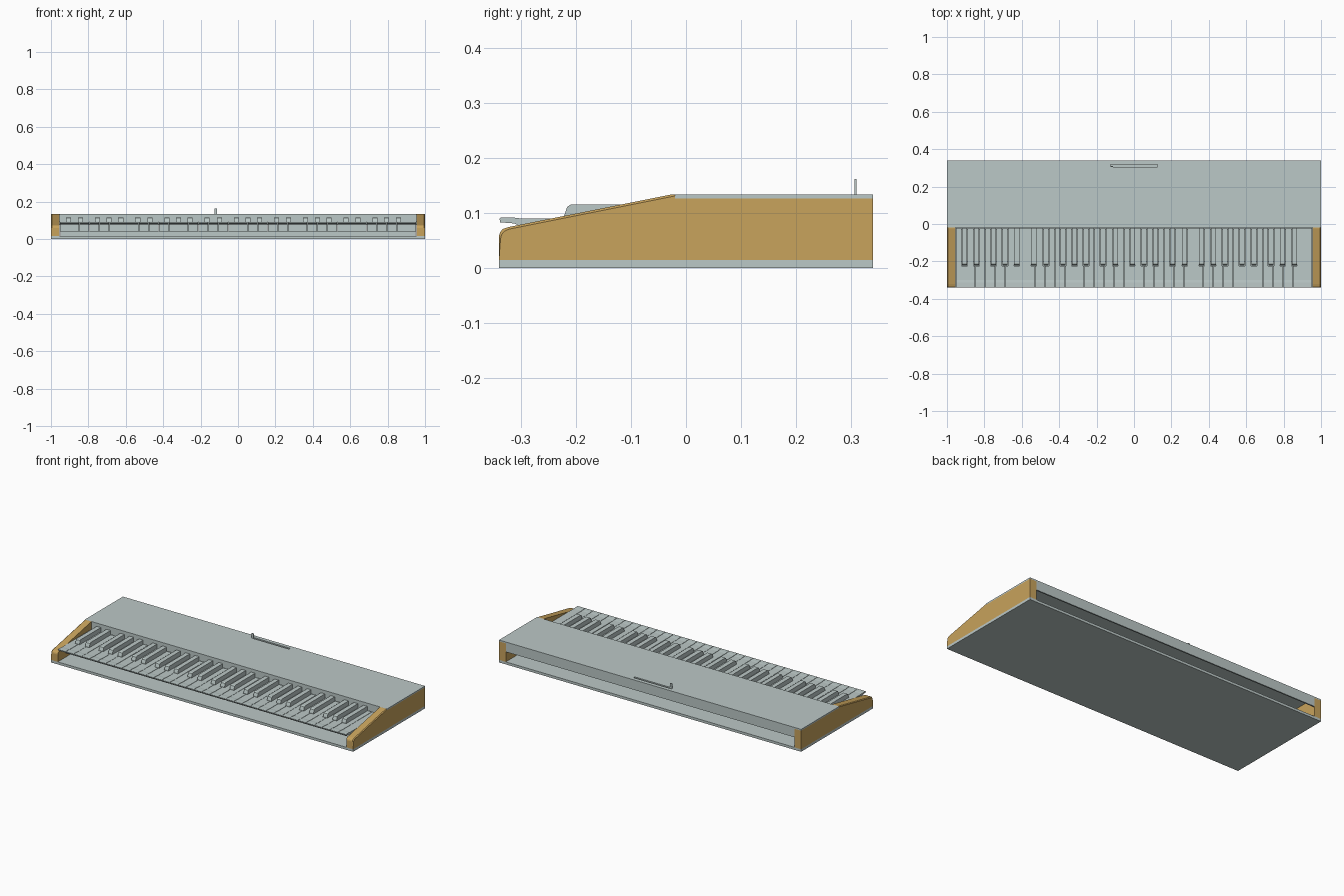
import bpy, bmesh

if "Cube" in bpy.data.objects:
    bpy.data.objects.remove(bpy.data.objects["Cube"])


def material(name, rgb):
    m = bpy.data.materials.new(name)
    m.diffuse_color = (*rgb, 1)
    m.use_nodes = True
    m.node_tree.nodes["Principled BSDF"].inputs["Base Color"].default_value = m.diffuse_color
    return m


GREY = material("pale_grey", (0.50, 0.58, 0.57))
WOOD = material("golden_wood", (0.58, 0.366, 0.107))


def loft(bm, sections):
    """Skin a row of (x, [(y, z), ...]) sections and cap both ends."""
    rings = [[bm.verts.new((x, y, z)) for y, z in pts] for x, pts in sections]
    n = len(rings[0])
    for a, b in zip(rings, rings[1:]):
        for i in range(n):
            j = (i + 1) % n
            bm.faces.new((a[i], a[j], b[j], b[i]))
    bm.faces.new(rings[0])
    bm.faces.new(rings[-1][::-1])


def box(bm, x0, x1, y0, y1, z0, z1):
    pts = [(y0, z0), (y1, z0), (y1, z1), (y0, z1)]
    loft(bm, [(x0, pts), (x1, pts)])


def finish(name, bm, mat):
    bmesh.ops.recalc_face_normals(bm, faces=bm.faces)
    me = bpy.data.meshes.new(name)
    bm.to_mesh(me)
    bm.free()
    me.materials.append(mat)
    ob = bpy.data.objects.new(name, me)
    bpy.context.collection.objects.link(ob)
    return ob


def box_object(name, *dims):
    bm = bmesh.new()
    box(bm, *dims)
    return finish(name, bm, GREY)


# Case panels
box_object("base_plate", -1, 1, -0.34, 0.34, 0, 0.015)
box_object("front_fallboard", -0.955, 0.955, -0.02, -0.012, 0.09, 0.126)
box_object("back_flange", -0.955, 0.955, 0.332, 0.34, 0.075, 0.126)
box_object("key_rail", -0.95, 0.95, -0.20, -0.03, 0.015, 0.041)

# Lid with a narrow slot near the back
lid = box_object("lid", -1, 1, -0.02, 0.34, 0.126, 0.134)
cutter = box_object("slot_cutter", -0.125, 0.125, 0.305, 0.317, 0.1, 0.15)
cutter.hide_render = True
cutter.hide_viewport = True
cut = lid.modifiers.new("slot", "BOOLEAN")
cut.object = cutter
cut.solver = "EXACT"

# Upright peg standing in the slot
box_object("slot_peg", -0.125, -0.112, 0.306, 0.31, 0.12, 0.162)

# Wooden end cheeks, sloping forward with a chamfered outer edge
cheek = [(-0.34, 0.015), (-0.34, 0.058), (-0.338, 0.065), (-0.333, 0.071),
         (-0.322, 0.0745), (-0.025, 0.134), (-0.02, 0.134), (-0.02, 0.126),
         (0.34, 0.126), (0.34, 0.015)]
outer = [(y + (0.003 if 1 <= i <= 3 else 0), z - (0.004 if 1 <= i <= 5 else 0))
         for i, (y, z) in enumerate(cheek)]
outer[6] = (-0.02, 0.131)
for side, s in (("left", -1), ("right", 1)):
    bm = bmesh.new()
    loft(bm, [(s * 0.955, cheek), (s * 0.995, cheek), (s * 1.0, outer)])
    finish(side + "_end_cheek", bm, WOOD)

# Keyboard layout: 36 white keys from C to C, 25 black keys
X0, PITCH, GAP = -0.954, 0.053, 0.002
HALF = 0.0135
SHIFT = {1: -0.006, 2: 0.006, 4: -0.009, 5: 0.0, 6: 0.009}
black_x = {i: X0 + i * PITCH + SHIFT[i % 7] for i in range(1, 36) if i % 7 in SHIFT}

# White keys: overhanging lip in front, notched shank behind
front = [(-0.338, 0.083), (-0.339, 0.09), (-0.336, 0.092), (-0.312, 0.0915),
         (-0.30, 0.09), (-0.225, 0.09), (-0.225, 0.041), (-0.268, 0.041),
         (-0.268, 0.076), (-0.305, 0.078), (-0.312, 0.081)]
bm = bmesh.new()
for i in range(36):
    a, b = X0 + i * PITCH + GAP / 2, X0 + (i + 1) * PITCH - GAP / 2
    loft(bm, [(a, front), (b, front)])
    if i in black_x:
        a = black_x[i] + HALF + GAP
    if i + 1 in black_x:
        b = black_x[i + 1] - HALF - GAP
    box(bm, a, b, -0.225, -0.021, 0.041, 0.09)
finish("white_keys", bm, GREY)

# Black keys: sloped nose and flat top
nose = [(-0.222, 0.041), (-0.222, 0.094), (-0.216, 0.111), (-0.21, 0.115),
        (-0.021, 0.115), (-0.021, 0.041)]
bm = bmesh.new()
for x in black_x.values():
    loft(bm, [(x - HALF, nose), (x + HALF, nose)])
finish("black_keys", bm, GREY)
